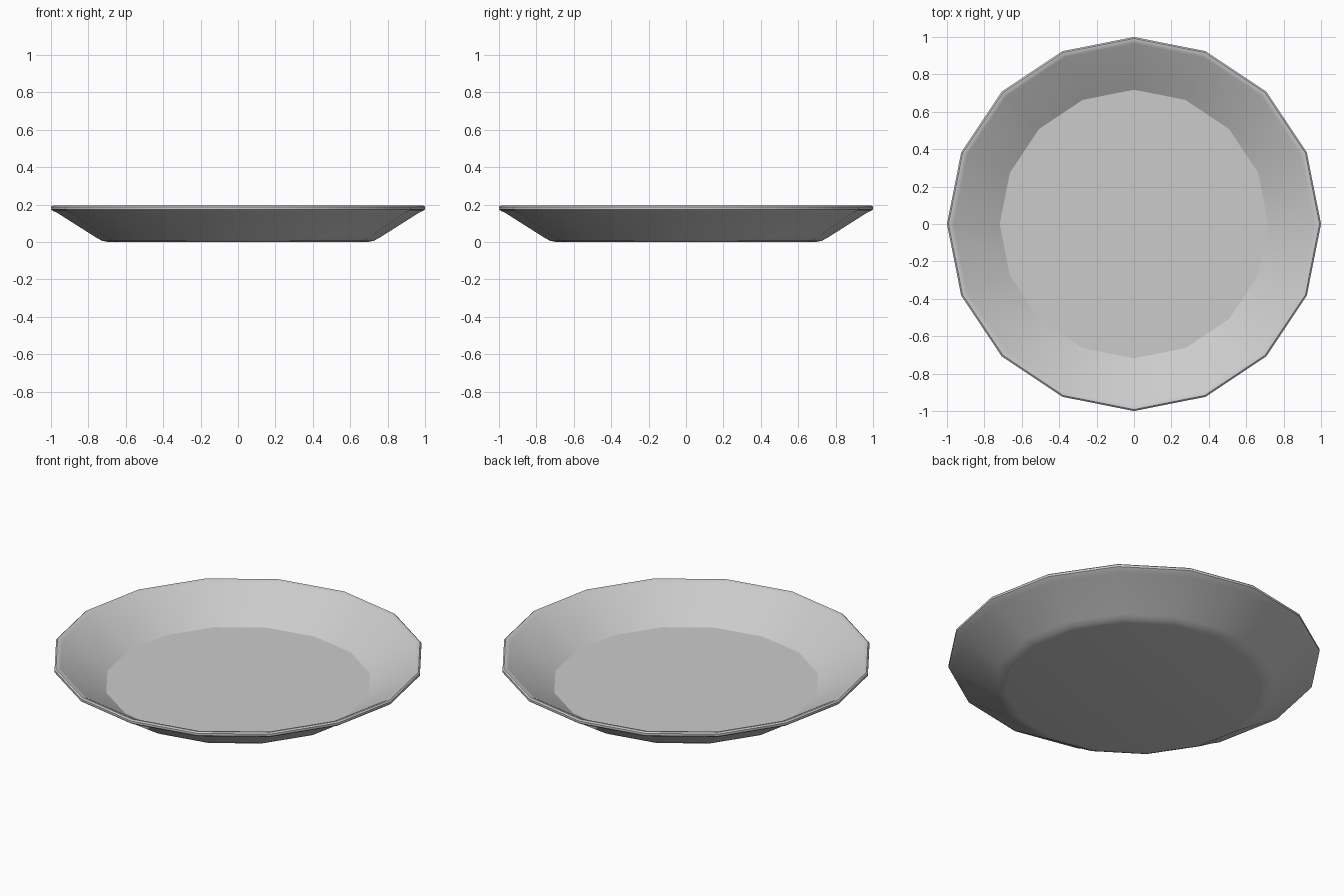
import bpy, bmesh, math

if "Cube" in bpy.data.objects:
    bpy.data.objects.remove(bpy.data.objects["Cube"])

SIDES = 16

# Plate cross-section (radius, height): underside, wall, rounded rim, inner wall, floor
profile = [(0, 0), (0.69, 0), (0.725, 0.006), (0.755, 0.022),
           (0.965, 0.155), (0.99, 0.167), (1.0, 0.175), (1.0, 0.188),
           (0.992, 0.195), (0.98, 0.194), (0.965, 0.186),
           (0.718, 0.032), (0, 0.032)]

# Spin the profile into a 16-sided plate
bm = bmesh.new()
rings = []
for r, z in profile:
    if r == 0:
        rings.append([bm.verts.new((0, 0, z))] * SIDES)
    else:
        rings.append([bm.verts.new((r * math.cos(2 * math.pi * i / SIDES),
                                    r * math.sin(2 * math.pi * i / SIDES), z))
                      for i in range(SIDES)])
for a, b in zip(rings, rings[1:]):
    for i in range(SIDES):
        j = (i + 1) % SIDES
        bm.faces.new(list(dict.fromkeys((a[i], b[i], b[j], a[j]))))
bmesh.ops.recalc_face_normals(bm, faces=bm.faces)

mesh = bpy.data.meshes.new("plate")
bm.to_mesh(mesh)
bm.free()
plate = bpy.data.objects.new("plate", mesh)
bpy.context.collection.objects.link(plate)

# Smooth walls and rim, crisp edge around the floor
bpy.context.view_layer.objects.active = plate
plate.select_set(True)
bpy.ops.object.shade_smooth_by_angle(angle=math.radians(30))
